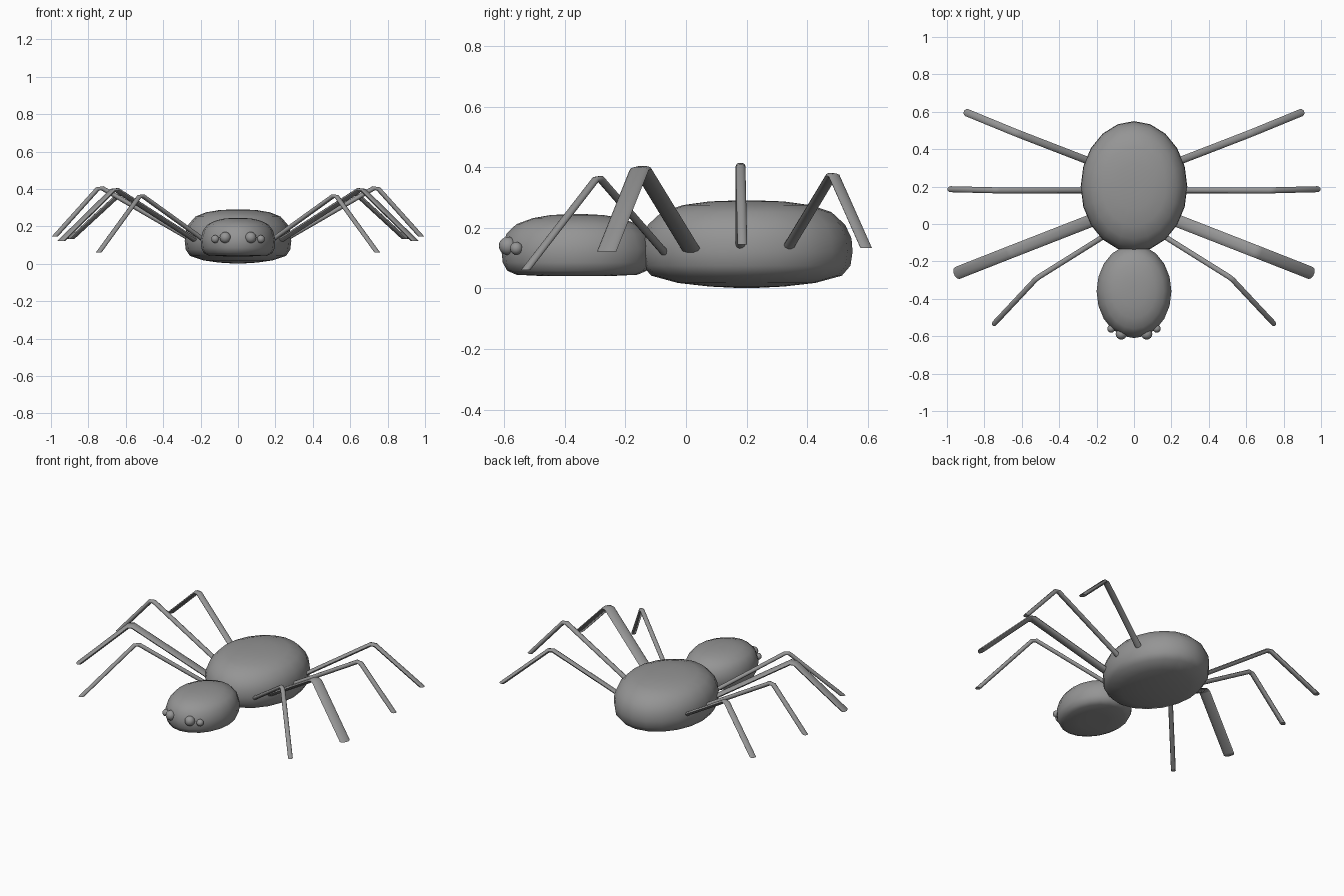
import bpy
import bmesh
from math import sin, cos, tau
from mathutils import Vector

if "Cube" in bpy.data.objects:
    bpy.data.objects.remove(bpy.data.objects["Cube"], do_unlink=True)

grey = bpy.data.materials.new("plain grey")
grey.use_nodes = True
GREY = (0.3, 0.3, 0.3, 1)
grey.diffuse_color = GREY
grey.node_tree.nodes["Principled BSDF"].inputs["Base Color"].default_value = GREY


def finish(name, bm, angle):
    """Turn a bmesh into a smooth-shaded grey object."""
    bmesh.ops.recalc_face_normals(bm, faces=bm.faces)
    mesh = bpy.data.meshes.new(name)
    bm.to_mesh(mesh)
    bm.free()
    mesh.materials.append(grey)
    obj = bpy.data.objects.new(name, mesh)
    bpy.context.collection.objects.link(obj)
    bpy.ops.object.select_all(action='DESELECT')
    obj.select_set(True)
    bpy.context.view_layer.objects.active = obj
    bpy.ops.object.shade_smooth_by_angle(angle=angle)
    return obj


def skin(name, rings, angle=1.0):
    """Join equal rings of points with quads and cap both ends."""
    bm = bmesh.new()
    loops = [[bm.verts.new(p) for p in ring] for ring in rings]
    n = len(loops[0])
    for a, b in zip(loops, loops[1:]):
        for i in range(n):
            j = (i + 1) % n
            bm.faces.new((a[i], a[j], b[j], b[i]))
    bm.faces.new(loops[0])
    bm.faces.new(loops[-1])
    return finish(name, bm, angle)


def ring(centre, u, v, sides):
    return [centre + u * cos(tau * i / sides) + v * sin(tau * i / sides)
            for i in range(sides)]


def body(name, y, rx, ry, profile):
    """Flattened oval body from (radius fraction, height) pairs."""
    skin(name, [ring(Vector((0, y, z)), Vector((rx * f, 0, 0)),
                     Vector((0, ry * f, 0)), 20) for f, z in profile])


def leg(name, hip, knee, foot, width, thick):
    """Bent tube, mitred at the knee and cut level at the foot."""
    hip, knee, foot = Vector(hip), Vector(knee), Vector(foot)
    up = Vector((0, 0, 1))
    d1, d2 = (knee - hip).normalized(), (foot - knee).normalized()
    s1, s2 = d1.cross(up).normalized(), d2.cross(up).normalized()
    n1, n2 = s1.cross(d1), s2.cross(d2)
    slope = abs(d2.z)
    level = Vector((d2.x, d2.y, 0)).normalized()
    rings = [ring(hip - d1 * 0.04, s1 * width, n1 * thick, 10),
             ring(knee - d1 * 0.016, s1 * width, n1 * thick, 10),
             ring(knee + d2 * 0.016, s2 * width, n2 * thick, 10),
             ring(foot, s2 * width, level * (thick / slope), 10)]
    skin(name, rings, 0.9)


# Abdomen and head
body("abdomen", 0.2, 0.285, 0.35, [
    (0.12, 0.29), (0.35, 0.287), (0.6, 0.275), (0.8, 0.252), (0.93, 0.21),
    (0.99, 0.165), (1, 0.12), (0.98, 0.075), (0.9, 0.042), (0.65, 0.018),
    (0.35, 0.006), (0.12, 0.002)])
body("head", -0.36, 0.2, 0.25, [
    (0.12, 0.245), (0.35, 0.242), (0.58, 0.232), (0.8, 0.212), (0.93, 0.18),
    (1, 0.13), (0.98, 0.085), (0.92, 0.058), (0.8, 0.045), (0.4, 0.04),
    (0.12, 0.04)])

# Legs: hip, knee, foot, half width, half thickness
LEGS = {
    "front_leg": ((0.2, -0.09, 0.14), (0.52, -0.29, 0.37), (0.745, -0.53, 0.06), 0.014, 0.012),
    "second_leg": ((0.25, 0.01, 0.14), (0.66, -0.15, 0.402), (0.945, -0.262, 0.122), 0.034, 0.013),
    "third_leg": ((0.27, 0.18, 0.14), (0.74, 0.18, 0.412), (0.98, 0.186, 0.145), 0.016, 0.013),
    "back_leg": ((0.25, 0.34, 0.14), (0.625, 0.485, 0.38), (0.893, 0.595, 0.133), 0.02, 0.012),
}
# Eyes: centre, radius
EYES = {
    "large_eye": ((0.068, -0.588, 0.14), 0.03),
    "small_eye": ((0.122, -0.56, 0.132), 0.021),
}
for side, sign in (("left", 1), ("right", -1)):
    for name, (*joints, width, thick) in LEGS.items():
        leg(f"{side}_{name}", *[(sign * x, y, z) for x, y, z in joints], width, thick)
    for name, ((x, y, z), radius) in EYES.items():
        bm = bmesh.new()
        bmesh.ops.create_uvsphere(bm, u_segments=16, v_segments=10, radius=radius)
        bmesh.ops.translate(bm, verts=bm.verts, vec=(sign * x, y, z))
        finish(f"{side}_{name}", bm, 1.0)
